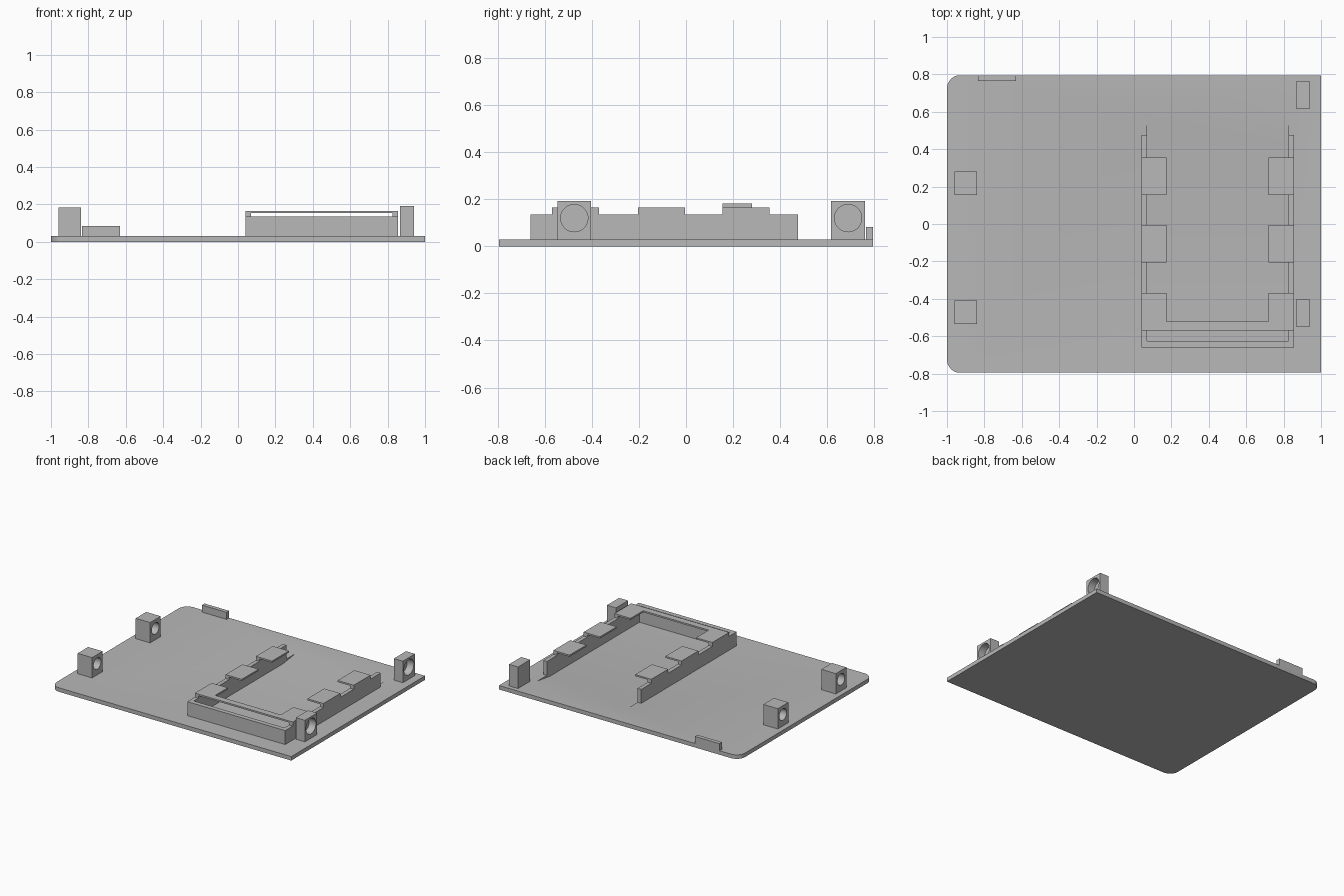
import bpy, bmesh, math
from mathutils import Matrix

if "Cube" in bpy.data.objects:
    bpy.data.objects.remove(bpy.data.objects["Cube"])

grey = bpy.data.materials.new("grey plastic")
grey.diffuse_color = (0.48, 0.48, 0.48, 1)
grey.use_nodes = True
grey.node_tree.nodes["Principled BSDF"].inputs["Base Color"].default_value = grey.diffuse_color


def finish(name, bm):
    """Turn a bmesh into a grey object."""
    bmesh.ops.recalc_face_normals(bm, faces=bm.faces[:])
    mesh = bpy.data.meshes.new(name)
    bm.to_mesh(mesh)
    bm.free()
    mesh.materials.append(grey)
    obj = bpy.data.objects.new(name, mesh)
    bpy.context.collection.objects.link(obj)
    return obj


def prism(name, points, direction):
    """Extrude a closed 3D outline along a direction."""
    bm = bmesh.new()
    face = bm.faces.new([bm.verts.new(p) for p in points])
    new = bmesh.ops.extrude_face_region(bm, geom=[face])["geom"]
    bmesh.ops.translate(bm, vec=direction,
                        verts=[v for v in new if isinstance(v, bmesh.types.BMVert)])
    return finish(name, bm)


def box(name, x0, x1, y0, y1, z0, z1):
    return prism(name, [(x0, y0, z0), (x1, y0, z0), (x1, y1, z0), (x0, y1, z0)],
                 (0, 0, z1 - z0))


def cut(obj, cutter):
    """Subtract the cutter, then smooth only the round surfaces."""
    mod = obj.modifiers.new("cut", 'BOOLEAN')
    mod.operation, mod.solver, mod.object = 'DIFFERENCE', 'EXACT', cutter
    bpy.ops.object.select_all(action='DESELECT')
    bpy.context.view_layer.objects.active = obj
    obj.select_set(True)
    bpy.ops.object.modifier_apply(modifier=mod.name)
    bpy.data.objects.remove(cutter)
    bpy.ops.object.shade_smooth_by_angle(angle=math.radians(20))


def block_with_hole(name, x0, x1, y0, y1, top, radius, hole_x0, hole_x1, hole_z):
    block = box(name, x0, x1, y0, y1, BASE, top)
    bm = bmesh.new()
    place = (Matrix.Translation(((hole_x0 + hole_x1) / 2, (y0 + y1) / 2, hole_z))
             @ Matrix.Rotation(math.pi / 2, 4, 'Y'))
    bmesh.ops.create_cone(bm, cap_ends=True, segments=48, radius1=radius,
                          radius2=radius, depth=hole_x1 - hole_x0, matrix=place)
    cut(block, finish("hole_cutter", bm))


BASE = 0.03            # top of the base plate
HALF = 0.795           # half depth of the plate
WALL, TOP = 0.135, 0.165

# Base plate, rounded on its left corners
R = 0.07
outline = [(1, -HALF, 0), (1, HALF, 0)]
for cy, start in ((HALF - R, 90), (-HALF + R, 180)):
    for i in range(13):
        a = math.radians(start + 90 * i / 12)
        outline.append((-1 + R + R * math.cos(a), cy + R * math.sin(a), 0))
plate = prism("base_plate", outline, (0, 0, BASE))

# Shallow tray floor that ramps up to the plate at the back
floor = [(-0.625, 0.010), (0.44, 0.010), (0.585, BASE), (0.585, 0.06), (-0.625, 0.06)]
cut(plate, prism("tray_cutter", [(0.07, y, z) for y, z in floor], (0.755, 0, 0)))

# Tray walls: the side walls step up under each retaining tab
tabs = [(-0.57, -0.37), (-0.205, -0.005), (0.155, 0.355)]
profile = [(-0.66, BASE), (-0.66, WALL)]
for y0, y1 in tabs:
    profile += [(y0, WALL), (y0, TOP), (y1, TOP), (y1, WALL)]
profile += [(0.475, WALL), (0.475, BASE)]
for side, x in (("left", 0.04), ("right", 0.825)):
    prism(side + "_tray_wall", [(x, y, z) for y, z in profile], (0.03, 0, 0))
box("front_tray_wall", 0.07, 0.825, -0.66, -0.625, BASE, WALL)

# Retaining tabs reaching in over the tray
for y0, y1 in tabs:
    box("left_tab", 0.07, 0.175, y0, y1, 0.153, TOP)
    box("right_tab", 0.72, 0.825, y0, y1, 0.153, TOP)
box("front_tab_bridge", 0.175, 0.72, -0.57, -0.52, 0.153, TOP)

# Left mounting blocks with through holes
for y in (0.155, -0.535):
    block_with_hole("left_mounting_block", -0.96, -0.84, y, y + 0.125, 0.183,
                    0.043, -1.0, -0.8, 0.115)

# Right mounting blocks with blind holes
for y in (0.617, -0.547):
    block_with_hole("right_mounting_block", 0.865, 0.94, y, y + 0.144, 0.192,
                    0.058, 0.885, 1.0, 0.12)

# Small stop at the back edge
box("back_edge_stop", -0.835, -0.63, 0.765, HALF, BASE, 0.083)
